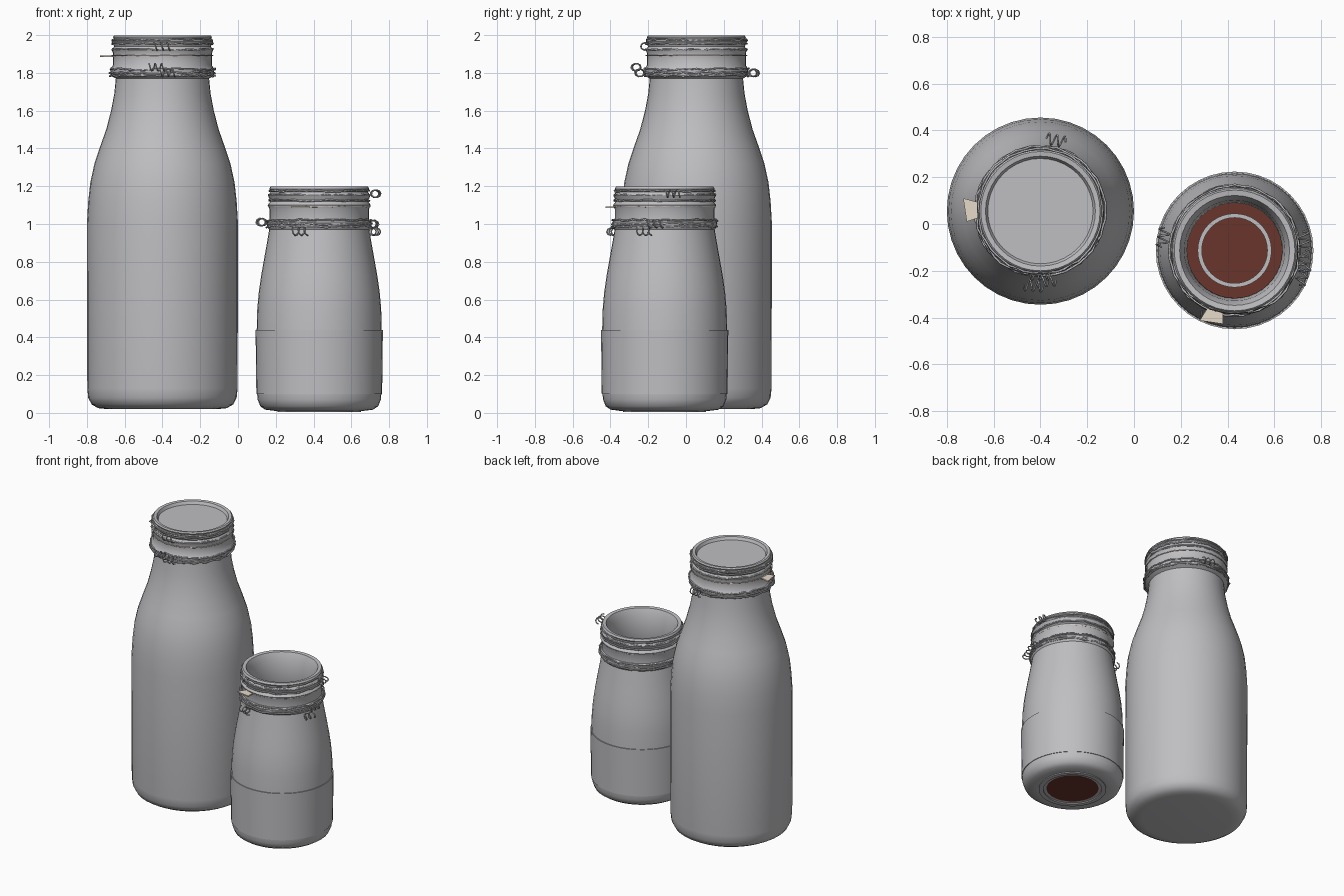
import bpy, bmesh, math, random
from mathutils import Vector

random.seed(4)
cube = bpy.data.objects.get("Cube")
if cube:
    bpy.data.objects.remove(cube)


def material(name, colour):
    m = bpy.data.materials.new(name)
    m.use_nodes = True
    m.diffuse_color = (*colour, 1)
    m.node_tree.nodes["Principled BSDF"].inputs["Base Color"].default_value = (*colour, 1)
    return m


GLASS = material("pale grey glass", (0.52, 0.52, 0.54))
COCOA = material("cocoa brown", (0.14, 0.035, 0.025))
CREAM = material("cream paper", (0.84, 0.74, 0.62))

TALL = Vector((-0.4, 0.055, 0))
SMALL = Vector((0.43, -0.113, 0))


def lathe(name, profile, centre, mat, sides=40):
    """Spin a radius/height profile; zero radius closes the end."""
    bm = bmesh.new()
    rings = []
    for r, z in profile:
        if r == 0:
            rings.append([bm.verts.new((0, 0, z))] * sides)
        else:
            angles = [math.tau * i / sides for i in range(sides)]
            rings.append([bm.verts.new((r * math.cos(a), r * math.sin(a), z)) for a in angles])
    for low, high in zip(rings, rings[1:]):
        for i in range(sides):
            j = (i + 1) % sides
            bm.faces.new(dict.fromkeys((low[i], low[j], high[j], high[i])))
    bmesh.ops.recalc_face_normals(bm, faces=bm.faces)
    return finish(name, bm, centre, mat)


def finish(name, bm, centre, mat, smooth=True):
    mesh = bpy.data.meshes.new(name)
    bm.to_mesh(mesh)
    bm.free()
    mesh.materials.append(mat)
    obj = bpy.data.objects.new(name, mesh)
    obj.location = centre
    bpy.context.collection.objects.link(obj)
    if smooth:
        bpy.ops.object.select_all(action="DESELECT")
        obj.select_set(True)
        bpy.context.view_layer.objects.active = obj
        bpy.ops.object.shade_smooth_by_angle(angle=math.radians(35))
    return obj


def wire(name, points, centre, mat, thick, closed):
    curve = bpy.data.curves.new(name, "CURVE")
    curve.dimensions = "3D"
    curve.bevel_depth = thick
    curve.bevel_resolution = 1
    spline = curve.splines.new("POLY")
    spline.points.add(len(points) - 1)
    for p, co in zip(spline.points, points):
        p.co = (*co, 1)
    spline.use_cyclic_u = closed
    curve.materials.append(mat)
    obj = bpy.data.objects.new(name, curve)
    obj.location = centre
    bpy.context.collection.objects.link(obj)


def loop(name, radius, z, centre, mat=GLASS, thick=0.005, wobble=0.004):
    """A slightly uneven strand round the neck."""
    pts = []
    for i in range(48):
        a = math.tau * i / 48
        r = radius + random.uniform(-wobble, wobble)
        pts.append((r * math.cos(a), r * math.sin(a), z + random.uniform(-wobble, wobble)))
    wire(name, pts, centre, mat, thick, True)


def frayed_knot(name, radius, angle, z, centre):
    """A small curl of loose twine standing off the neck."""
    a = math.radians(angle)
    out = Vector((math.cos(a), math.sin(a), 0))
    side = Vector((-out.y, out.x, 0))
    pts = []
    for i in range(22):
        t = i * 0.75
        pts.append(out * (radius + 0.024 * math.sin(t)) + side * (i - 11) * 0.004
                   + Vector((0, 0, z + 0.02 * math.cos(t))))
    wire(name, pts, centre, GLASS, 0.004, False)


def tag(name, radius, angle, z, centre):
    """A flat paper tag pointing out from the neck."""
    a = math.radians(angle)
    out = Vector((math.cos(a), math.sin(a), 0))
    side = Vector((-out.y, out.x, 0))
    bm = bmesh.new()
    corners = [(0, -0.035), (0.075, -0.055), (0.06, 0.045), (0, 0.025)]
    face = bm.faces.new([bm.verts.new(out * (radius + d) + side * w + Vector((0, 0, z)))
                         for d, w in corners])
    extruded = bmesh.ops.extrude_face_region(bm, geom=[face])
    for v in extruded["geom"]:
        if isinstance(v, bmesh.types.BMVert):
            v.co.z += 0.008
    bmesh.ops.recalc_face_normals(bm, faces=bm.faces)
    finish(name, bm, centre, CREAM, smooth=False)


# Tall capped bottle
lathe("tall_bottle", [
    (0, 0.02), (0.29, 0.02), (0.34, 0.025), (0.375, 0.045), (0.393, 0.08), (0.398, 0.13),
    (0.4, 1.0), (0.393, 1.12), (0.382, 1.22), (0.36, 1.32), (0.33, 1.41), (0.298, 1.5),
    (0.272, 1.6), (0.255, 1.69), (0.247, 1.77), (0.272, 1.785), (0.275, 1.82), (0.262, 1.84),
    (0.262, 1.905), (0.268, 1.92), (0.256, 1.94), (0.268, 1.965), (0.258, 1.98),
    (0.262, 1.99), (0.255, 1.998), (0.235, 1.995), (0.225, 1.975), (0, 1.975)], TALL, GLASS)

# Small open bottle with a shallow sleeve round its lower body
lathe("small_bottle", [
    (0.17, 0.012), (0.23, 0.01), (0.285, 0.017), (0.312, 0.035), (0.326, 0.07), (0.329, 0.1),
    (0.333, 0.1), (0.337, 0.438), (0.331, 0.438), (0.328, 0.55), (0.32, 0.64), (0.307, 0.73),
    (0.291, 0.82), (0.275, 0.91), (0.265, 0.97), (0.276, 0.985), (0.277, 1.01),
    (0.264, 1.025), (0.264, 1.08), (0.273, 1.1), (0.258, 1.12), (0.271, 1.15),
    (0.258, 1.17), (0.265, 1.185), (0.258, 1.198), (0.235, 1.195), (0.215, 1.15),
    (0.203, 1.02), (0.22, 0.95), (0.28, 0.7), (0.3, 0.44), (0.3, 0.08), (0.17, 0.03)], SMALL, GLASS)

# Drink and the ring floating on it
lathe("chocolate_drink", [(0, 0.014), (0.175, 0.014), (0.175, 0.03), (0.298, 0.08),
                          (0.298, 0.44), (0, 0.44)], SMALL, COCOA)
lathe("drink_ring", [(0.14, 0.441), (0.14, 0.447), (0.158, 0.447), (0.158, 0.441)], SMALL, GLASS)
lathe("base_ring", [(0.19, 0.011), (0.19, 0.004), (0.22, 0.004), (0.22, 0.011)], SMALL, GLASS)

# Neck threads, twine and cream bands
for bottle, centre, top in (("tall", TALL, 2.0), ("small", SMALL, 1.2)):
    for n, drop in enumerate((0.025, 0.045, 0.075)):
        loop(f"{bottle}_thread_{n + 1}", 0.266, top - drop, centre)
    for n, drop in enumerate((0.18, 0.2, 0.215)):
        loop(f"{bottle}_twine_{n + 1}", 0.276, top - drop, centre, wobble=0.005)
    loop(f"{bottle}_cream_band", 0.267, top - 0.108, centre, CREAM, 0.003, 0.001)

tag("tall_tag", 0.255, 180, 1.885, TALL)
tag("small_tag", 0.255, 253, 1.085, SMALL)

# Loose twine ends
for n, (radius, angle, z) in enumerate([(0.32, 265, 1.83), (0.3, 275, 1.8), (0.31, 78, 1.8),
                                        (0.27, 270, 1.94)]):
    frayed_knot(f"tall_twine_end_{n + 1}", radius, angle, z, TALL)
for n, (radius, angle, z) in enumerate([(0.31, 170, 1.01), (0.31, -20, 0.96), (0.29, -10, 1.0),
                                        (0.3, 8, 1.16), (0.29, 250, 0.96)]):
    frayed_knot(f"small_twine_end_{n + 1}", radius, angle, z, SMALL)
